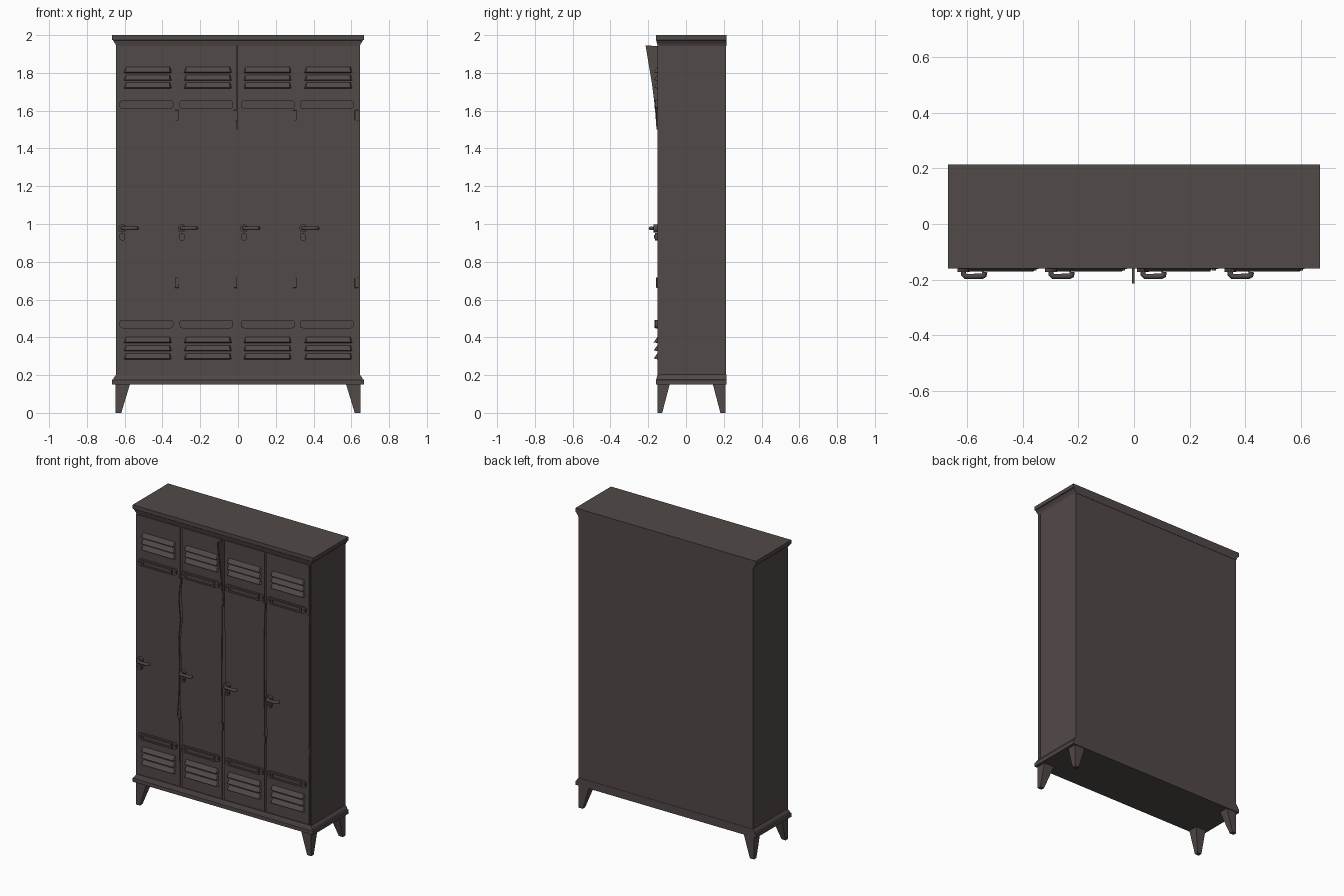
import bpy, bmesh, math
from mathutils import Vector

if "Cube" in bpy.data.objects:
    bpy.data.objects.remove(bpy.data.objects["Cube"])

metal = bpy.data.materials.new("dark brown metal")
metal.diffuse_color = (0.083, 0.067, 0.065, 1)
metal.use_nodes = True
metal.node_tree.nodes["Principled BSDF"].inputs["Base Color"].default_value = metal.diffuse_color


def finish(name, bm, bevel=0.0, smooth=False):
    bmesh.ops.recalc_face_normals(bm, faces=bm.faces)
    me = bpy.data.meshes.new(name)
    bm.to_mesh(me)
    bm.free()
    me.materials.append(metal)
    ob = bpy.data.objects.new(name, me)
    bpy.context.collection.objects.link(ob)
    if bevel:
        m = ob.modifiers.new("bevel", 'BEVEL')
        m.width, m.segments = bevel, 2
    if smooth:
        bpy.context.view_layer.objects.active = ob
        ob.select_set(True)
        bpy.ops.object.shade_smooth_by_angle(angle=math.radians(35))
        ob.select_set(False)
    return ob


def loft(name, rings, **kw):
    """Closed solid through rings of equal point count."""
    bm = bmesh.new()
    vs = [[bm.verts.new(p) for p in r] for r in rings]
    n = len(vs[0])
    for a, b in zip(vs, vs[1:]):
        for i in range(n):
            j = (i + 1) % n
            bm.faces.new((a[i], a[j], b[j], b[i]))
    bm.faces.new(vs[0])
    bm.faces.new(vs[-1])
    return finish(name, bm, **kw)


def rect(x0, x1, y0, y1, z):
    return [(x0, y0, z), (x1, y0, z), (x1, y1, z), (x0, y1, z)]


def box(name, x0, x1, y0, y1, z0, z1, **kw):
    return loft(name, [rect(x0, x1, y0, y1, z0), rect(x0, x1, y0, y1, z1)], **kw)


def plate(name, pts, y0, y1, **kw):
    """Outline in x,z extruded along y."""
    return loft(name, [[(x, y0, z) for x, z in pts], [(x, y1, z) for x, z in pts]], **kw)


def pill(cx, cz, w, h, r, seg=5):
    pts = []
    for k, (sx, sz) in enumerate([(1, 1), (-1, 1), (-1, -1), (1, -1)]):
        for i in range(seg + 1):
            a = math.pi / 2 * (k + i / seg)
            pts.append((cx + sx * (w / 2 - r) + r * math.cos(a),
                        cz + sz * (h / 2 - r) + r * math.sin(a)))
    return pts


def disc(cx, cz, r):
    return [(cx + r * math.cos(i * math.pi / 8), cz + r * math.sin(i * math.pi / 8))
            for i in range(16)]


BACK, FRONT = 0.214, -0.152

# Cabinet body and stepped cornice and base mouldings
box("cabinet_body", -0.645, 0.645, FRONT + 0.007, BACK - 0.002, 0.17, 1.98)


def moulding(name, levels):
    loft(name, [rect(-x, x, y, BACK, z) for x, y, z in levels])


moulding("cornice", [(0.645, -0.150, 1.942), (0.650, -0.153, 1.955), (0.658, -0.156, 1.966),
                     (0.661, -0.157, 1.972), (0.667, -0.160, 1.975), (0.667, -0.160, 2.0)])
moulding("base_moulding", [(0.667, -0.160, 0.150), (0.667, -0.160, 0.175), (0.660, -0.157, 0.178),
                           (0.656, -0.155, 0.188), (0.645, -0.151, 0.203)])

# Side stiles framing the doors
for s in (-1, 1):
    box("side_stile", min(s * 0.646, s * 0.638), max(s * 0.646, s * 0.638),
        FRONT, -0.13, 0.20, 1.945)

# Tapered legs
for sx in (-1, 1):
    for front in (True, False):
        def leg_ring(w, d, z):
            y0, y1 = (-0.152, -0.152 + d) if front else (0.208 - d, 0.208)
            return rect(*sorted((sx * 0.648, sx * (0.648 - w))), y0, y1, z)
        loft("front_leg" if front else "back_leg",
             [leg_ring(0.030, 0.026, 0), leg_ring(0.076, 0.066, 0.152)])

# Doors, some with battered edges (x offset, z) running upward
dents = {
    0: ([], [(-0.006, 0.64), (-0.020, 0.68), (-0.012, 0.78), (-0.004, 1.0),
             (-0.010, 1.2), (0.002, 1.32), (-0.010, 1.44), (0.0, 1.60)]),
    1: ([(0.0, 0.64), (-0.012, 0.75), (-0.006, 1.0), (-0.010, 1.2),
         (0.004, 1.34), (-0.002, 1.45), (0.0, 1.60)], [(0.0, 0.80), (-0.004, 1.0), (0.0, 1.5)]),
    2: ([(0.0, 0.80), (0.004, 1.0), (0.003, 1.3), (0.0, 1.5)], [(0.0, 0.66), (-0.004, 1.3), (0.0, 1.5)]),
    3: ([(0.0, 0.66), (0.004, 0.72), (0.0, 0.9), (0.003, 1.4), (0.0, 1.5)], []),
}
doors = [(-0.635, -0.322), (-0.309, -0.012), (0.006, 0.302), (0.316, 0.630)]
louver_x = [-0.478, -0.160, 0.156, 0.478]
holder_x = [-0.485, -0.168, 0.158, 0.470]
lever_tip = [-0.527, -0.213, 0.117, 0.430]

for i, (x0, x1) in enumerate(doors):
    left, right = dents[i]
    outline = ([(x0, 0.207), (x1, 0.207)] + [(x1 + o, z) for o, z in right]
               + [(x1, 1.94), (x0, 1.94)] + [(x0 + o, z) for o, z in reversed(left)])
    plate("door", outline, FRONT, FRONT + 0.010)

    # Vent louvers: hooded wedges leaning out at the bottom
    for top, pitch in ((1.835, 0.041), (0.405, 0.043)):
        for k in range(3):
            c, z, w = louver_x[i], top - k * pitch, 0.127
            yb, yf = FRONT + 0.003, FRONT - 0.019
            loft("vent_louver", [
                [(c - w, yb, z - 0.034), (c - w + 0.008, yb, z), (c - w + 0.002, yb, z - 0.036)],
                [(c - w + 0.010, yf, z - 0.031), (c - w + 0.012, yb, z), (c - w + 0.010, yb, z - 0.036)],
                [(c + w - 0.010, yf, z - 0.031), (c + w - 0.012, yb, z), (c + w - 0.010, yb, z - 0.036)],
                [(c + w, yb, z - 0.034), (c + w - 0.008, yb, z), (c + w - 0.002, yb, z - 0.036)]])

    # Label holders: rounded plate, raised rails and end rivets
    for z in (1.632, 0.470):
        c = holder_x[i]
        plate("label_holder", pill(c, z, 0.285, 0.044, 0.016), FRONT - 0.009, FRONT + 0.003)
        for dz in (-0.016, 0.016):
            plate("label_rail", pill(c, z + dz, 0.225, 0.010, 0.004, 2), FRONT - 0.016, FRONT - 0.005)
        for s in (-1, 1):
            box("label_end_rail", c + s * 0.106 - 0.006, c + s * 0.106 + 0.006,
                FRONT - 0.016, FRONT - 0.005, z - 0.016, z + 0.016)
            plate("label_rivet", disc(c + s * 0.128, z, 0.008), FRONT - 0.014, FRONT - 0.005)

    # Hinges on the right edge
    for z in (1.575, 0.69):
        box("hinge", x1 - 0.012, x1 + 0.008, FRONT - 0.006, FRONT + 0.005, z - 0.028, z + 0.028, bevel=0.003)

    # Lever handle swept as a square-ish tube, with hub and lock
    t, z = lever_tip[i], 0.977
    h = t - 0.085
    cu = bpy.data.curves.new("door_handle", 'CURVE')
    cu.dimensions = '3D'
    cu.bevel_depth, cu.bevel_resolution, cu.use_fill_caps = 0.010, 2, True
    path = [(h, -0.148), (h, -0.180), (h + 0.008, -0.188), (t - 0.020, -0.188),
            (t - 0.011, -0.184), (t - 0.009, -0.172)]
    sp = cu.splines.new('POLY')
    sp.points.add(len(path) - 1)
    for p, (x, y) in zip(sp.points, path):
        p.co = (x, y, z, 1)
    sp.use_smooth = True
    cu.materials.append(metal)
    bpy.context.collection.objects.link(bpy.data.objects.new("door_handle", cu))
    plate("handle_hub", disc(h, z, 0.021), -0.172, -0.148, smooth=True)
    plate("lock_plate", pill(h, 0.932, 0.030, 0.040, 0.013), -0.164, -0.148, smooth=True)
    plate("lock_barrel", disc(h, 0.932, 0.009), -0.170, -0.160, smooth=True)

# Bent-out corner of the middle door edge
flap = [(-0.145, 1.942), (-0.214, 1.945), (-0.180, 1.74), (-0.165, 1.62), (-0.156, 1.50), (-0.145, 1.50)]
loft("bent_door_corner", [[(x, y, z) for y, z in flap] for x in (-0.007, 0.001)])
